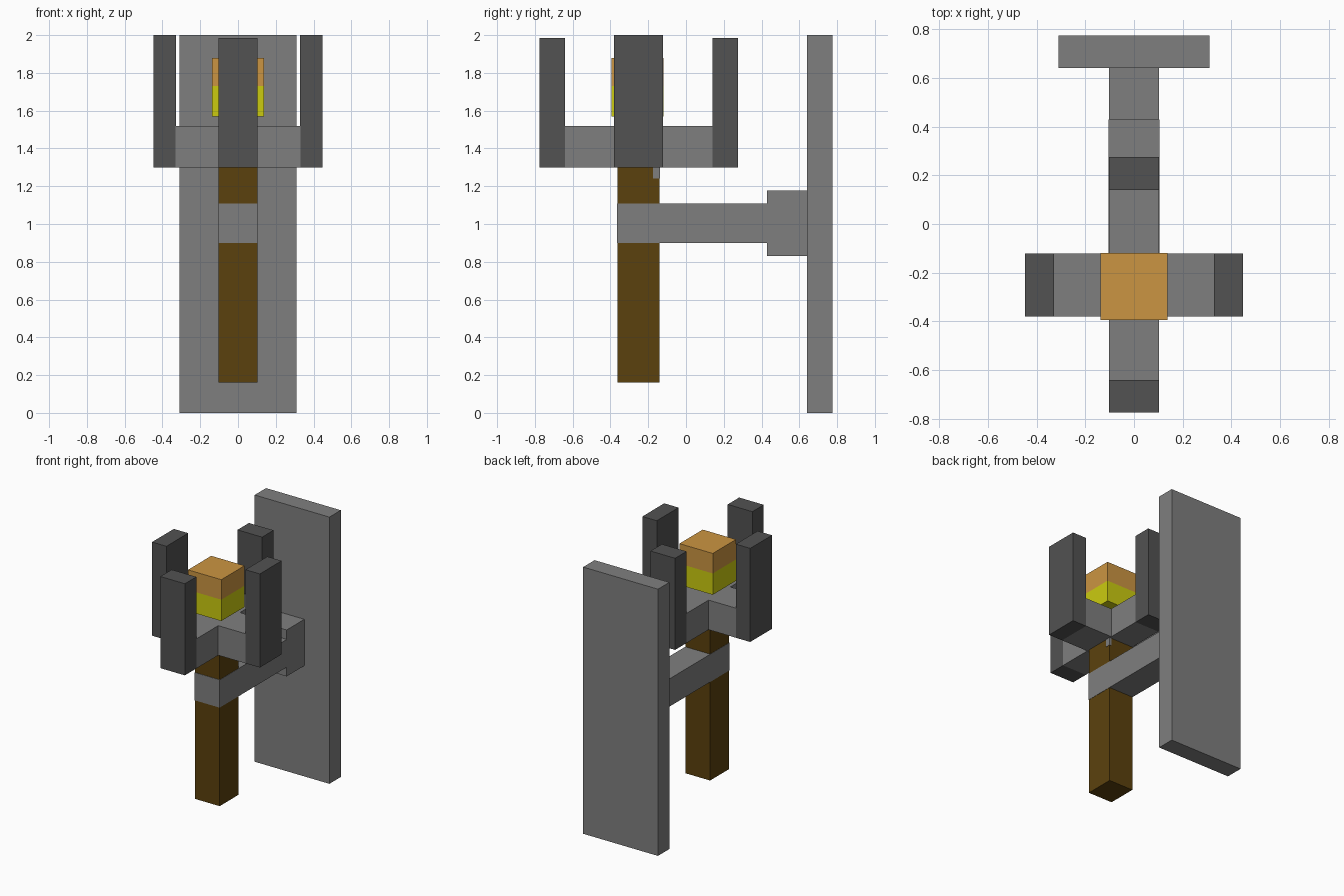
import bpy
import bmesh

if "Cube" in bpy.data.objects:
    bpy.data.objects.remove(bpy.data.objects["Cube"])


def material(name, rgb):
    m = bpy.data.materials.new(name)
    m.diffuse_color = (*rgb, 1.0)
    m.use_nodes = True
    m.node_tree.nodes["Principled BSDF"].inputs["Base Color"].default_value = m.diffuse_color
    return m


GREY = material("grey metal", (0.212, 0.212, 0.212))
DARK = material("dark metal", (0.085, 0.085, 0.085))
WOOD = material("brown wood", (0.105, 0.053, 0.004))
YELLOW = material("yellow flame", (0.60, 0.60, 0.005))
ORANGE = material("orange flame", (0.60, 0.30, 0.054))


def box(name, mat, x, y, z):
    """Axis-aligned box from (min, max) ranges."""
    bm = bmesh.new()
    bmesh.ops.create_cube(bm, size=1)
    for v in bm.verts:
        v.co = [r[0] if c < 0 else r[1] for c, r in zip(v.co, (x, y, z))]
    mesh = bpy.data.meshes.new(name)
    bm.to_mesh(mesh)
    bm.free()
    mesh.materials.append(mat)
    ob = bpy.data.objects.new(name, mesh)
    bpy.context.collection.objects.link(ob)
    return ob


# Wall plate with bracket and holding arm
box("wall_plate", GREY, (-0.31, 0.31), (0.64, 0.775), (0, 2))
box("bracket", GREY, (-0.102, 0.102), (0.43, 0.64), (0.83, 1.178))
box("arm", GREY, (-0.104, 0.104), (-0.366, 0.43), (0.90, 1.108))

# Wooden handle with a small stud at its upper corner
box("handle", WOOD, (-0.102, 0.102), (-0.363, -0.14), (0.16, 1.30))
box("stud", GREY, (0.085, 0.104), (-0.175, -0.138), (1.24, 1.30))

# Cross-shaped head: one cross bar and a front and back half bar
box("head_cross_bar", GREY, (-0.33, 0.33), (-0.38, -0.122), (1.298, 1.52))
box("head_front_bar", GREY, (-0.102, 0.102), (-0.64, -0.38), (1.298, 1.52))
box("head_back_bar", GREY, (-0.102, 0.102), (-0.122, 0.14), (1.298, 1.52))

# Four upright prongs
for side, name in ((-1, "left_prong"), (1, "right_prong")):
    box(name, DARK, sorted((side * 0.328, side * 0.447)), (-0.38, -0.122), (1.298, 2))
box("front_prong", DARK, (-0.102, 0.102), (-0.775, -0.64), (1.298, 1.985))
box("back_prong", DARK, (-0.102, 0.102), (0.14, 0.275), (1.298, 1.985))

# Two-coloured flame block floating above the head
box("flame_lower", YELLOW, (-0.138, 0.138), (-0.395, -0.12), (1.57, 1.73))
box("flame_upper", ORANGE, (-0.138, 0.138), (-0.395, -0.12), (1.73, 1.88))
